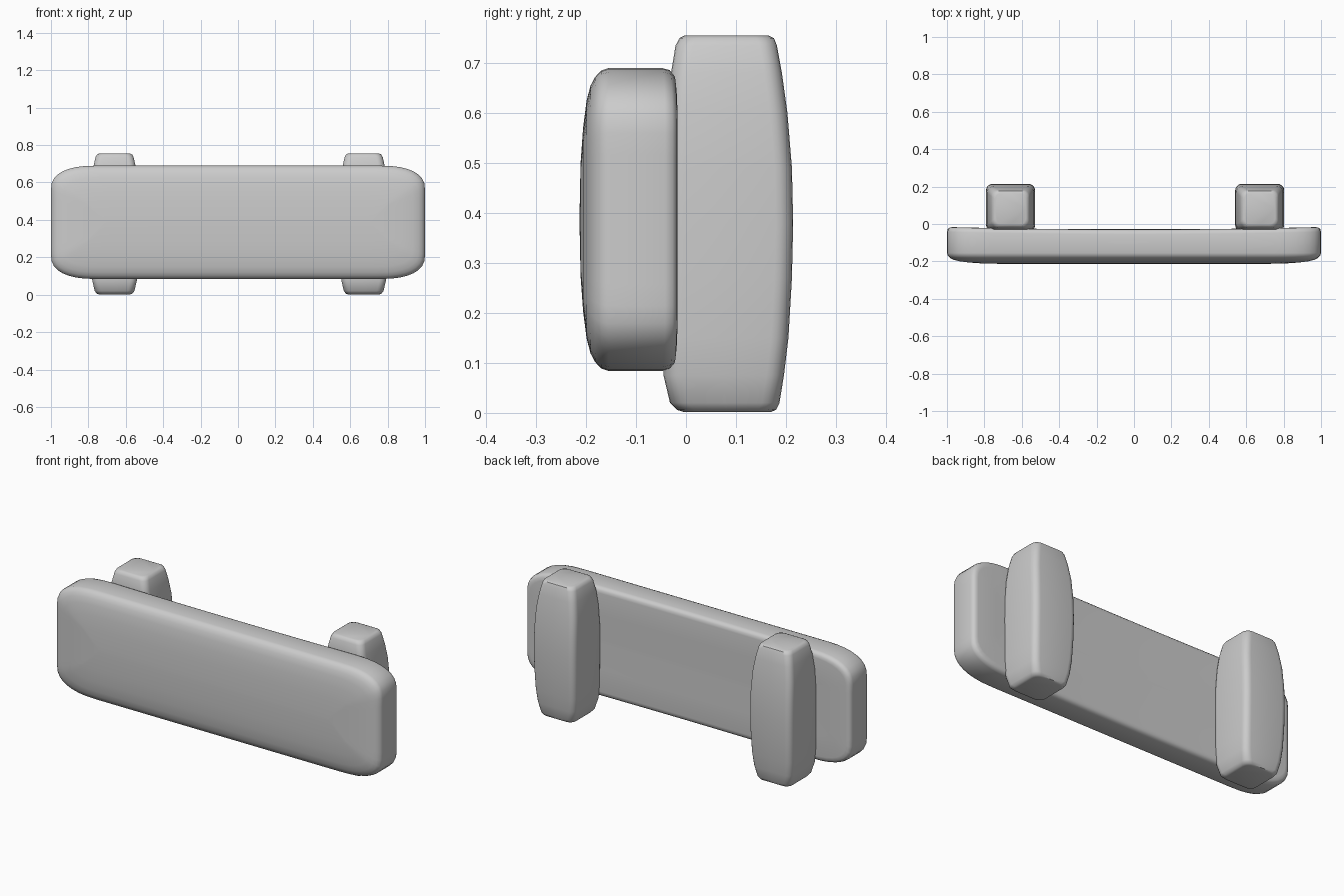
import bpy, bmesh, math
from math import pi, cos, sin

if "Cube" in bpy.data.objects:
    bpy.data.objects.remove(bpy.data.objects["Cube"])


def outline(a, b, ra, rb, power, steps=8, cuts=8):
    """Rounded rectangle, half sizes a and b, as a closed loop of 2D points."""
    pts = []
    e = 2 / power
    for q, (su, sv) in enumerate([(1, 1), (-1, 1), (-1, -1), (1, -1)]):
        arc = []
        for i in range(steps + 1):
            t = pi / 2 * i / steps
            u = a - ra + ra * max(cos(t), 0) ** e
            v = b - rb + rb * max(sin(t), 0) ** e
            arc.append((su * u, sv * v))
        if q % 2:
            arc.reverse()
        pts += arc
        # extra points along the straight run to the next corner
        u0, v0 = arc[-1]
        u1, v1 = (-u0, v0) if q % 2 == 0 else (u0, -v0)
        for k in range(1, cuts):
            f = k / cuts
            pts.append((u0 + (u1 - u0) * f, v0 + (v1 - v0) * f))
    return pts


def loft(name, rings):
    bm = bmesh.new()
    loops = [[bm.verts.new(p) for p in ring] for ring in rings]
    n = len(loops[0])
    for lo, hi in zip(loops, loops[1:]):
        for i in range(n):
            j = (i + 1) % n
            bm.faces.new((lo[i], lo[j], hi[j], hi[i]))
    bm.faces.new(loops[0][::-1])
    bm.faces.new(loops[-1])
    bmesh.ops.recalc_face_normals(bm, faces=bm.faces)
    me = bpy.data.meshes.new(name)
    bm.to_mesh(me)
    bm.free()
    ob = bpy.data.objects.new(name, me)
    bpy.context.collection.objects.link(ob)
    bpy.ops.object.select_all(action='DESELECT')
    ob.select_set(True)
    bpy.context.view_layer.objects.active = ob
    bpy.ops.object.shade_smooth_by_angle(angle=math.radians(40))
    return ob


# Long front board: (y, inset of the outline), from back to front
board_steps = [(-0.032, 0.29), (-0.030, 0.15), (-0.029, 0.03), (-0.031, 0.015),
               (-0.040, 0.004), (-0.055, 0), (-0.155, 0), (-0.170, 0.005),
               (-0.182, 0.018), (-0.191, 0.035), (-0.199, 0.065),
               (-0.206, 0.12), (-0.211, 0.19), (-0.213, 0.29)]
rings = []
for y, ins in board_steps:
    loop = outline(1 - ins, 0.303 - ins, max(0.25 - ins * 0.6, 0.02),
                   max(0.13 - ins * 0.6, 0.01), 2.5)
    bend = 0.013 if y > -0.06 else 0
    rings.append([(x, y + bend * x * x, 0.387 + z) for x, z in loop])
loft("front_board", rings)

# Upright posts: (z, half width, front y, back y), from bottom to top
post_steps = [(0.002, 0.085, -0.005, 0.170), (0.006, 0.096, -0.018, 0.180),
              (0.020, 0.106, -0.032, 0.187), (0.075, 0.119, -0.045, 0.196),
              (0.15, 0.126, -0.045, 0.205), (0.27, 0.130, -0.04, 0.212),
              (0.38, 0.131, -0.04, 0.2145), (0.49, 0.130, -0.04, 0.212),
              (0.60, 0.125, -0.035, 0.203), (0.68, 0.114, -0.03, 0.192),
              (0.735, 0.102, -0.021, 0.182), (0.750, 0.094, -0.013, 0.176),
              (0.755, 0.082, -0.003, 0.166)]
for name, cx in (("left_post", -0.66), ("right_post", 0.672)):
    rings = []
    for z, hw, y0, y1 in post_steps:
        loop = outline(hw, (y1 - y0) / 2, 0.035, 0.035, 2, 5, 2)
        rings.append([(cx + x, (y0 + y1) / 2 + y, z) for x, y in loop])
    loft(name, rings)
